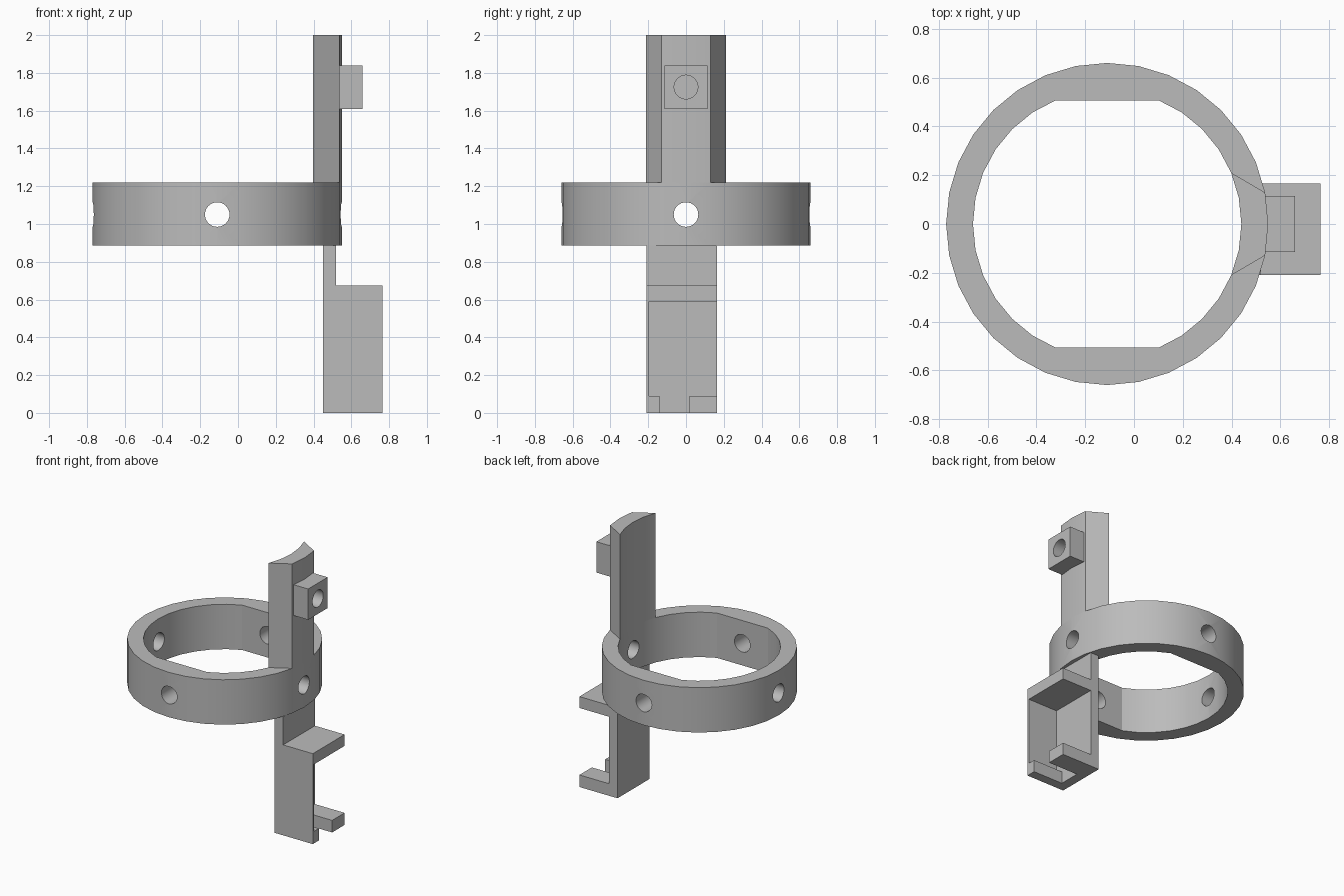
import bpy, bmesh
from math import cos, sin, tau, radians
from mathutils import Matrix, Vector

cube = bpy.data.objects.get("Cube")
if cube:
    bpy.data.objects.remove(cube, do_unlink=True)

CX, R_OUT, R_IN, FLAT, SIDES = -0.11, 0.66, 0.55, 0.507, 32
RING_LOW, RING_TOP, POST_TOP = 0.885, 1.22, 2.0
HOLE_Z, HOLE_R = 1.05, 0.065

grey = bpy.data.materials.new("plain grey")
grey.use_nodes = True
colour = (0.5, 0.5, 0.5, 1)
grey.diffuse_color = colour
grey.node_tree.nodes["Principled BSDF"].inputs["Base Color"].default_value = colour


def finish(name, bm):
    bmesh.ops.recalc_face_normals(bm, faces=bm.faces[:])
    mesh = bpy.data.meshes.new(name)
    bm.to_mesh(mesh)
    bm.free()
    mesh.materials.append(grey)
    obj = bpy.data.objects.new(name, mesh)
    bpy.context.collection.objects.link(obj)
    return obj


def box(name, low, high):
    low, high = Vector(low), Vector(high)
    bm = bmesh.new()
    bmesh.ops.create_cube(bm, size=1)
    bmesh.ops.scale(bm, vec=high - low, verts=bm.verts[:])
    bmesh.ops.translate(bm, vec=(low + high) / 2, verts=bm.verts[:])
    return finish(name, bm)


def rod(name, centre, radius, length, axis):
    bm = bmesh.new()
    turn = Matrix.Rotation(radians(90), 4, 'Y' if axis == 'X' else 'X')
    bmesh.ops.create_cone(bm, cap_ends=True, segments=SIDES, radius1=radius,
                          radius2=radius, depth=length,
                          matrix=Matrix.Translation(centre) @ turn)
    return finish(name, bm)


def select(obj):
    bpy.ops.object.select_all(action='DESELECT')
    obj.select_set(True)
    bpy.context.view_layer.objects.active = obj


def cut(obj, cutter):
    select(obj)
    mod = obj.modifiers.new("cut", 'BOOLEAN')
    mod.operation, mod.solver, mod.object = 'DIFFERENCE', 'EXACT', cutter
    bpy.ops.object.modifier_apply(modifier=mod.name)
    bpy.data.objects.remove(cutter, do_unlink=True)


def smooth(obj):
    select(obj)
    bpy.ops.object.shade_smooth_by_angle(angle=radians(20))


def on_circle(i, radius):
    a = tau * i / SIDES
    return CX + radius * cos(a), radius * sin(a)


def extrude_up(bm, faces, height):
    made = bmesh.ops.extrude_face_region(bm, geom=faces)["geom"]
    verts = [g for g in made if isinstance(g, bmesh.types.BMVert)]
    bmesh.ops.translate(bm, vec=(0, 0, height), verts=verts)


# Ring with two flats on its inner wall
bm = bmesh.new()
outer, inner = [], []
for i in range(SIDES):
    outer.append(bm.verts.new((*on_circle(i, R_OUT), RING_LOW)))
    x, y = on_circle(i, R_IN)
    inner.append(bm.verts.new((x, max(-FLAT, min(FLAT, y)), RING_LOW)))
faces = [bm.faces.new((outer[i - 1], outer[i], inner[i], inner[i - 1]))
         for i in range(SIDES)]
extrude_up(bm, faces, RING_TOP - RING_LOW)
ring = finish("ring", bm)

# Cross holes through the ring
for axis in "XY":
    cut(ring, rod("hole_cutter", (CX, 0, HOLE_Z), HOLE_R, 2, axis))
smooth(ring)

# Curved upright post standing on the ring
bm = bmesh.new()
profile = [on_circle(i, R_IN) for i in range(-2, 3)]
profile += [on_circle(i, R_OUT) for i in (1, 0, -1)]
base = bm.faces.new([bm.verts.new((x, y, RING_TOP)) for x, y in profile])
extrude_up(bm, [base], POST_TOP - RING_TOP)
post = finish("upright_post", bm)
smooth(post)

# Small block with a round socket on the post
block = box("socket_block", (0.53, -0.115, 1.61), (0.66, 0.115, 1.84))
cut(block, rod("socket_cutter", (0.6, 0, 1.725), 0.063, 0.4, 'X'))
smooth(block)

# Plate hanging from the ring down to the holder
box("hanger_plate", (0.45, -0.21, 0.675), (0.52, 0.165, RING_LOW))

# Holder open at the outer end and one side, with a slot in its floor
holder = box("holder", (0.45, -0.21, 0), (0.765, 0.165, 0.675))
cut(holder, box("cavity_cutter", (0.52, -0.196, 0.09), (0.9, 0.3, 0.59)))
cut(holder, box("slot_cutter", (0.52, -0.14, -0.1), (0.9, 0.018, 0.2)))
